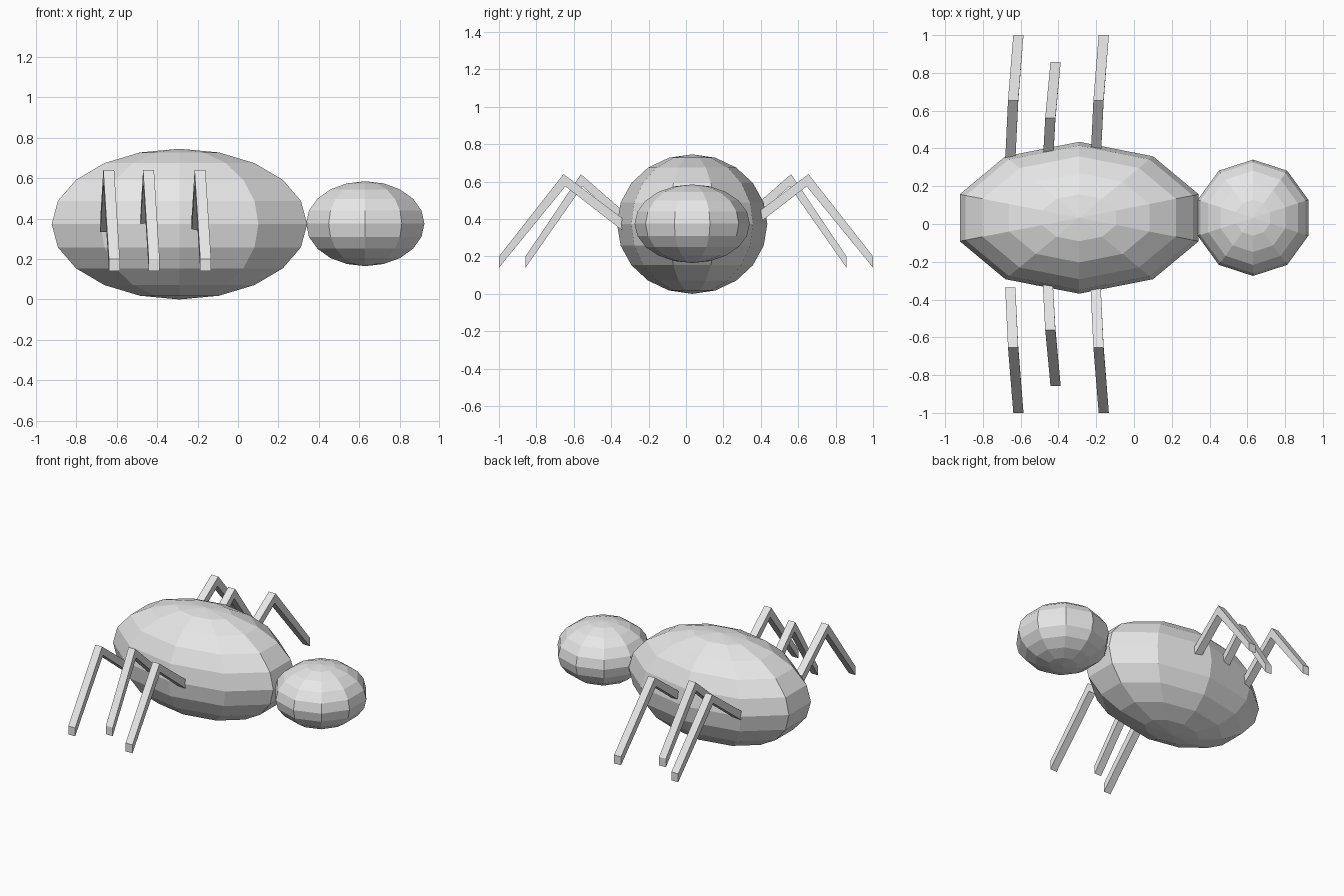
import bpy
import bmesh

cube = bpy.data.objects.get("Cube")
if cube:
    bpy.data.objects.remove(cube, do_unlink=True)

# Single plain grey for the whole insect
GREY = (0.8, 0.8, 0.8, 1.0)
grey = bpy.data.materials.new("plain_grey")
grey.use_nodes = True
grey.diffuse_color = GREY
for node in grey.node_tree.nodes:
    if node.type == 'BSDF_PRINCIPLED':
        node.inputs["Base Color"].default_value = GREY


def add_object(name, bm):
    """Turn a bmesh into a flat-shaded grey object."""
    bmesh.ops.recalc_face_normals(bm, faces=bm.faces)
    mesh = bpy.data.meshes.new(name)
    bm.to_mesh(mesh)
    bm.free()
    mesh.materials.append(grey)
    obj = bpy.data.objects.new(name, mesh)
    bpy.context.collection.objects.link(obj)
    return obj


def ellipsoid(name, centre, radii):
    """Low-poly sphere stretched to an ellipsoid."""
    bm = bmesh.new()
    bmesh.ops.create_uvsphere(bm, u_segments=10, v_segments=10, radius=1)
    bmesh.ops.scale(bm, vec=radii, verts=bm.verts)
    bmesh.ops.translate(bm, vec=centre, verts=bm.verts)
    return add_object(name, bm)


# Side path of a leg: x shift, reach at top, reach at bottom, top z, bottom z
LEG_PATH = [
    (-0.043, 0.335, 0.335, 0.40, 0.335),  # hip
    (-0.028, 0.655, 0.645, 0.64, 0.575),  # knee
    (0.0, 1.0, 1.0, 0.20, 0.14),          # foot
]
HALF_WIDTH = 0.027


def leg(name, foot_x, reach, side):
    """Bent square bar running out along y; side is -1 front, 1 back."""
    bm = bmesh.new()
    rings = []
    for shift, y_top, y_low, z_top, z_low in LEG_PATH:
        x = foot_x + shift
        corners = [(-1, y_top, z_top), (1, y_top, z_top),
                   (1, y_low, z_low), (-1, y_low, z_low)]
        rings.append([bm.verts.new((x + s * HALF_WIDTH, side * reach * y, z))
                      for s, y, z in corners])
    for a, b in zip(rings, rings[1:]):
        for i in range(4):
            j = (i + 1) % 4
            bm.faces.new((a[i], a[j], b[j], b[i]))
    bm.faces.new(rings[0])
    bm.faces.new(rings[-1])
    return add_object(name, bm)


# Body and head
ellipsoid("body", (-0.29, 0.033, 0.373), (0.665, 0.402, 0.373))
ellipsoid("head", (0.63, 0.033, 0.375), (0.308, 0.308, 0.21))

# Three pairs of legs, the middle pair shorter
for place, foot_x, reach in (("rear", -0.612, 1.0),
                             ("middle", -0.415, 0.858),
                             ("fore", -0.16, 1.0)):
    for label, side in (("right", -1), ("left", 1)):
        leg(f"{place}_leg_{label}", foot_x, reach, side)
